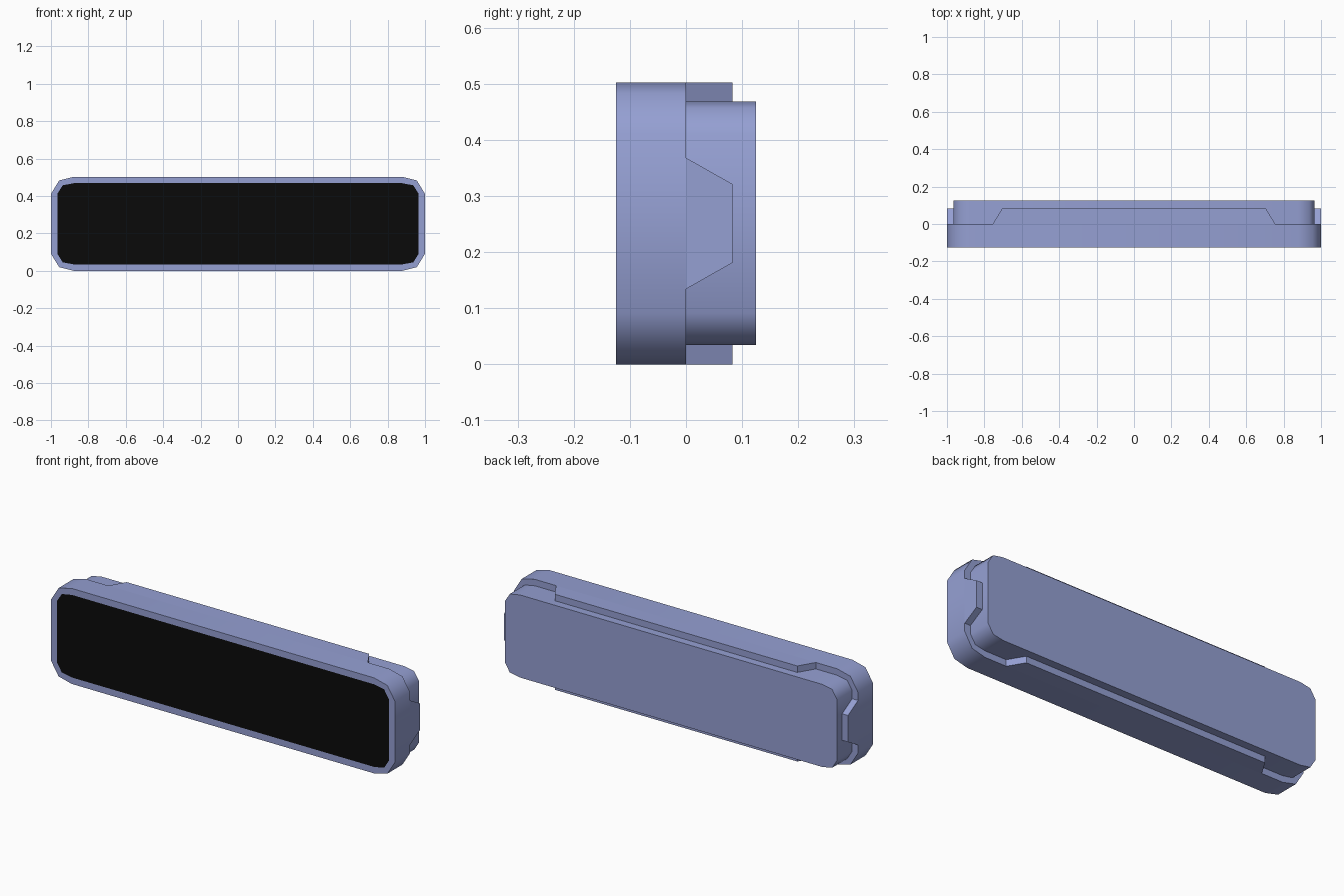
import bpy, bmesh, math

if "Cube" in bpy.data.objects:
    bpy.data.objects.remove(bpy.data.objects["Cube"])

def material(name, color):
    m = bpy.data.materials.new(name)
    m.diffuse_color = (*color, 1)
    m.use_nodes = True
    m.node_tree.nodes["Principled BSDF"].inputs["Base Color"].default_value = m.diffuse_color
    return m

BLUE = material("periwinkle_casing", (0.30, 0.35, 0.65))
BLACK = material("black_panel", (0.003, 0.003, 0.003))
MID, H = 0.25, 0.251          # middle height, half height

def outline(corner):
    """Mirror one top-right corner (x, z offset from middle) to a full loop."""
    tr = corner
    tl = [(-x, z) for x, z in reversed(corner)]
    bl = [(-x, -z) for x, z in corner]
    br = [(x, -z) for x, z in reversed(corner)]
    return [(x, z + H) for x, z in tr + tl + bl + br]

OUTER = outline([(1.0, 0.16), (0.956, 0.232), (0.88, H)])
INNER = outline([(0.966, 0.16), (0.937, 0.206), (0.878, 0.217)])

def finish(name, bm, mats, smooth=True):
    bmesh.ops.recalc_face_normals(bm, faces=bm.faces)
    me = bpy.data.meshes.new(name)
    bm.to_mesh(me)
    bm.free()
    ob = bpy.data.objects.new(name, me)
    bpy.context.collection.objects.link(ob)
    for m in mats:
        me.materials.append(m)
    if smooth:
        bpy.ops.object.select_all(action='DESELECT')
        ob.select_set(True)
        bpy.context.view_layer.objects.active = ob
        bpy.ops.object.shade_smooth_by_angle(angle=math.radians(50))
    return ob

def bridge(bm, a, b):
    n = len(a)
    return [bm.faces.new((a[i], a[(i + 1) % n], b[(i + 1) % n], b[i])) for i in range(n)]

def prism(bm, a, b):
    va, vb = ([bm.verts.new(p) for p in loop] for loop in (a, b))
    bridge(bm, va, vb)
    return bm.faces.new(va), bm.faces.new(vb)

# Core block: black front panel, casing-coloured sides and back
bm = bmesh.new()
front, back = prism(bm, [(x, -0.125, z) for x, z in INNER],
                    [(x, 0.125, z) for x, z in INNER])
front.material_index = 1
finish("core_block", bm, [BLUE, BLACK])

# Outer shell: ring round the front half
bm = bmesh.new()
loops = [[bm.verts.new((x, y, z)) for x, z in prof]
         for prof, y in ((OUTER, -0.125), (OUTER, 0), (INNER, 0), (INNER, -0.125))]
for i in range(4):
    bridge(bm, loops[i], loops[(i + 1) % 4])
finish("outer_shell", bm, [BLUE])

# Tapered tabs reaching back from the shell on all four sides
def taper(wide, narrow):
    return [(-wide, 0), (wide, 0), (narrow, 0.083), (-narrow, 0.083)]

for name, s in (("top_tab", 1), ("bottom_tab", -1)):
    bm = bmesh.new()
    t = taper(0.755, 0.705)
    prism(bm, [(x, y, H + s * 0.217) for x, y in t], [(x, y, H + s * H) for x, y in t])
    finish(name, bm, [BLUE], False)

for name, s in (("right_tab", 1), ("left_tab", -1)):
    bm = bmesh.new()
    t = taper(0.117, 0.07)
    prism(bm, [(s * 0.966, y, H + z) for z, y in t], [(s * 1.0, y, H + z) for z, y in t])
    finish(name, bm, [BLUE], False)
